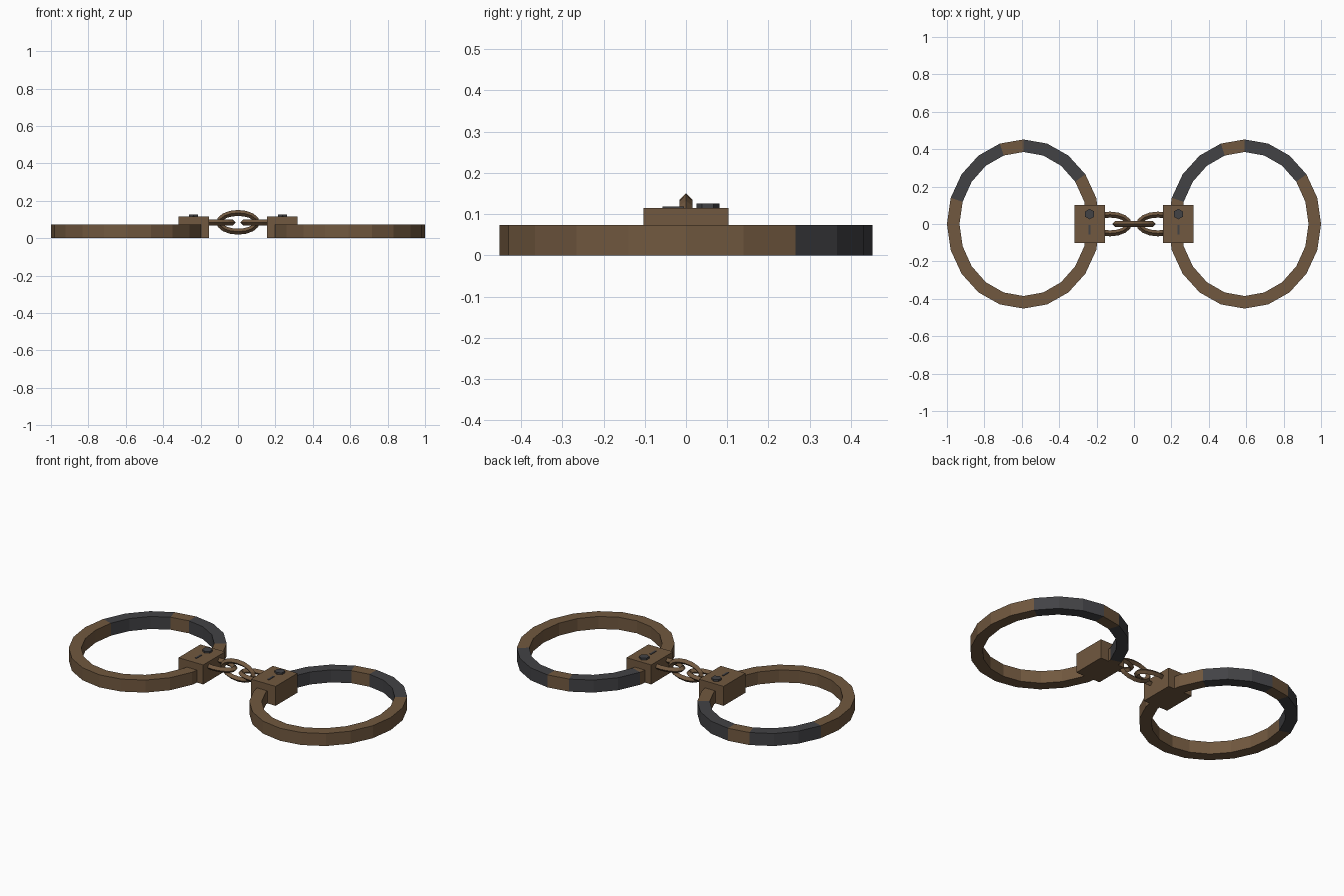
import bpy, bmesh
from math import sin, cos, pi, radians
from mathutils import Vector

cube = bpy.data.objects.get("Cube")
if cube:
    bpy.data.objects.remove(cube, do_unlink=True)


def material(name, rgb):
    m = bpy.data.materials.new(name)
    m.use_nodes = True
    m.diffuse_color = (*rgb, 1)
    bsdf = next(n for n in m.node_tree.nodes if n.type == 'BSDF_PRINCIPLED')
    bsdf.inputs["Base Color"].default_value = (*rgb, 1)
    return m


bronze = material("rusty bronze", (0.165, 0.098, 0.05))
iron = material("dark iron", (0.055, 0.055, 0.06))


def finish(name, bm, mats, location):
    bmesh.ops.recalc_face_normals(bm, faces=bm.faces[:])
    me = bpy.data.meshes.new(name)
    bm.to_mesh(me)
    bm.free()
    for m in mats:
        me.materials.append(m)
    ob = bpy.data.objects.new(name, me)
    ob.location = location
    bpy.context.collection.objects.link(ob)
    return ob


def sweep_ring(profile, rx, ry, segments, dark=()):
    """Sweep a (radial, height) profile round an ellipse; dark lists iron segments."""
    bm = bmesh.new()
    loops = []
    for i in range(segments):
        a = 2 * pi * i / segments
        loops.append([bm.verts.new(((rx + r) * cos(a), (ry + r) * sin(a), h))
                      for r, h in profile])
    n = len(profile)
    for i in range(segments):
        p, q = loops[i], loops[(i + 1) % segments]
        for j in range(n):
            k = (j + 1) % n
            f = bm.faces.new((p[j], q[j], q[k], p[k]))
            f.material_index = int(i in dark)
    return bm


def box(name, size, location, mat):
    bm = bmesh.new()
    bmesh.ops.create_cube(bm, size=1)
    bmesh.ops.scale(bm, vec=Vector(size), verts=bm.verts[:])
    return finish(name, bm, [mat], location)


band = [(0, 0), (0, 0.074), (-0.067, 0.074), (-0.067, 0)]
diamond = [(0.016, 0), (0, 0.016), (-0.016, 0), (0, -0.016)]

for side, s in (("left", 1), ("right", -1)):
    # Cuff: faceted band with two iron sections
    bm = sweep_ring(band, 0.409, 0.452, 20, dark=(2, 3, 4, 6, 7, 8))
    finish(side + "_cuff", bm, [bronze, iron], (s * 0.591, 0, 0))

    # Lock housing with keyhole and hexagonal bolt
    x = s * 0.237
    box(side + "_lock", (0.162, 0.205, 0.115), (x, 0, 0.0575), bronze)
    box(side + "_keyhole", (0.011, 0.052, 0.004), (x, -0.031, 0.116), iron)
    bm = bmesh.new()
    bmesh.ops.create_cone(bm, cap_ends=True, segments=6, radius1=0.028,
                          radius2=0.028, depth=0.014)
    finish(side + "_bolt", bm, [iron], (x, 0.053, 0.119))

    # Flat chain link running into the lock
    finish(side + "_link", sweep_ring(diamond, 0.1, 0.05, 16), [bronze],
           (s * 0.128, 0, 0.085))

# Upright link joining the two sides
middle = finish("middle_link", sweep_ring(diamond, 0.1, 0.05, 16), [bronze],
                (0, 0, 0.085))
middle.rotation_euler.x = radians(90)
